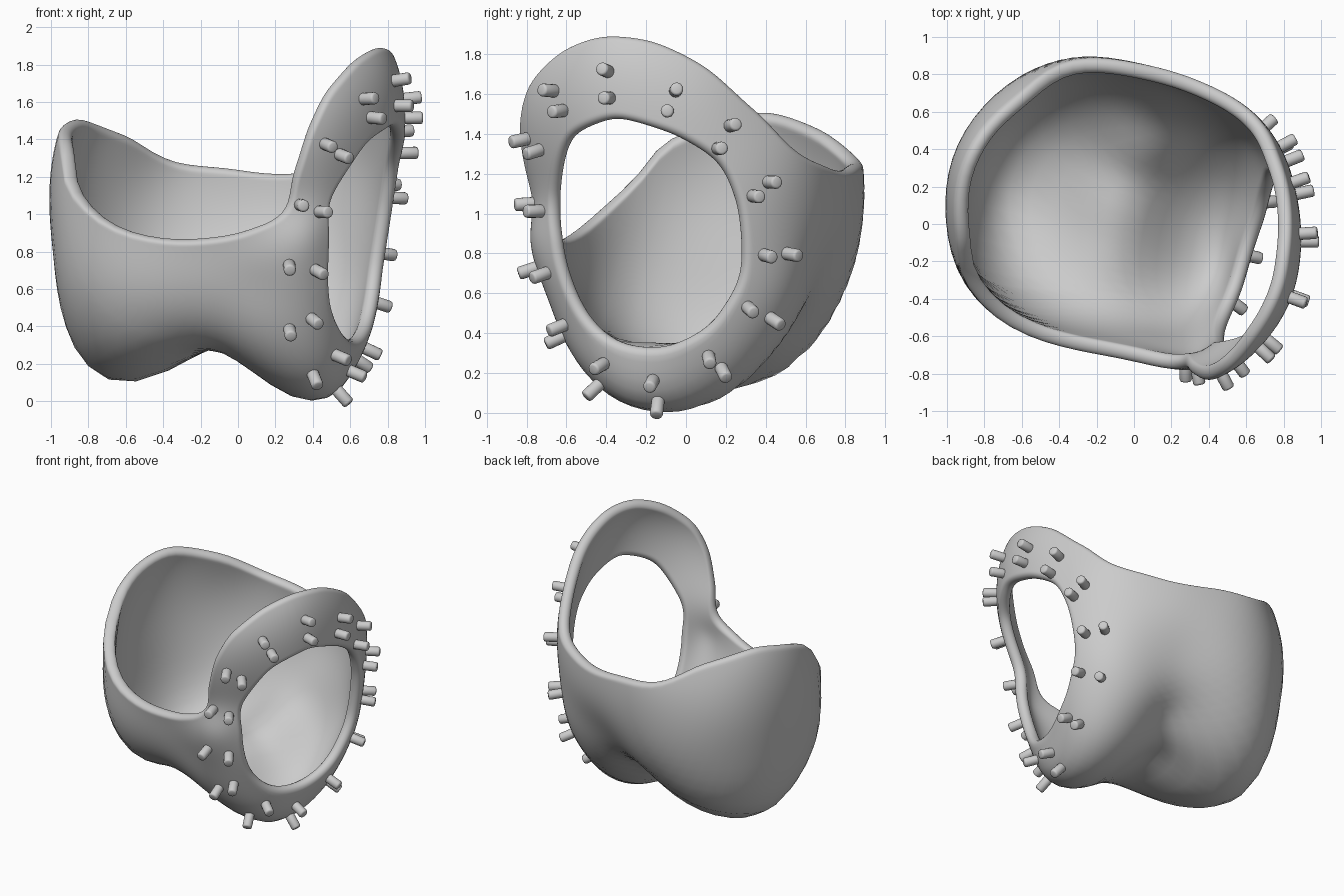
import bpy, bmesh, math
from mathutils import Vector

if "Cube" in bpy.data.objects:
    bpy.data.objects.remove(bpy.data.objects["Cube"])

CENTRE = Vector((0, 0, 0.95))
WALL = 0.08
COLS, ROWS = 144, 48

# Upper rim loop, side opening loop and a few guide points on the body
RIM = [(.25, -.76, 1.03), (.32, -.82, 1.24), (.41, -.84, 1.5), (.52, -.77, 1.7), (.65, -.6, 1.84),
       (.77, -.4, 1.91), (.82, -.15, 1.87), (.83, .1, 1.75), (.77, .35, 1.53), (.66, .57, 1.32),
       (.4, .74, 1.23), (0, .86, 1.24), (-.35, .87, 1.29), (-.62, .68, 1.43), (-.86, .43, 1.52),
       (-.95, .15, 1.47), (-.94, -.1, 1.37), (-.92, -.27, 1.18), (-.83, -.41, 1.05),
       (-.66, -.55, .93), (-.45, -.64, .87), (-.2, -.7, .86), (.05, -.75, .91)]
HOLE = [(.52, -.67, 1.1), (.5, -.65, .85), (.5, -.59, .6), (.54, -.46, .42), (.62, -.2, .33),
        (.7, 0, .36), (.75, .18, .5), (.79, .29, .75), (.84, .26, 1.07), (.87, .15, 1.27),
        (.89, -.05, 1.39), (.87, -.27, 1.46), (.82, -.43, 1.46), (.69, -.6, 1.36)]
BODY = [(-.98, .1, .75), (-.9, .12, .35), (-.72, .15, .12), (-.52, .12, .1), (-.36, .1, .18),
        (-.52, .48, .2), (-.44, .67, .38), (-.3, .84, .72), (-.79, .6, .7), (-.27, .89, 1.0),
        (-.18, -.2, .28), (-.08, .1, .31), (.05, .42, .42), (.17, .7, .72), (.3, .77, 1.0),
        (-.6, -.3, .25), (-.65, -.52, .6), (-.9, -.3, .65), (-.2, -.6, .5), (.1, -.68, .6),
        (.1, -.1, .15), (.35, 0, .01), (.5, -.1, .03), (.5, -.27, .05), (.4, -.45, .15),
        (.33, -.6, .36), (.3, -.71, .62), (.35, -.79, .9), (.45, .25, .12), (.56, .4, .33),
        (.64, .5, .6), (.69, .52, .95), (.35, .5, .38), (.42, .64, .72)]
# Middles of the round pins, inner and outer row
PINS = {"inner": [(.88, -.4, 1.58), (.93, -.1, 1.52), (.91, .16, 1.33), (.85, .34, 1.09),
                  (.78, .41, .79), (.76, .33, .5), (.72, .13, .27), (.64, -.17, .17),
                  (.52, -.43, .24), (.4, -.63, .44), (.42, -.72, .69), (.46, -.77, 1.01),
                  (.57, -.78, 1.31), (.73, -.65, 1.51)],
        "outer": [(.86, -.4, 1.72), (.93, -.05, 1.62), (.9, .25, 1.44), (.84, .46, 1.15),
                  (.74, .54, .8), (.7, .44, .45), (.67, .18, .17), (.57, -.14, .06),
                  (.42, -.43, .15), (.29, -.63, .37), (.28, -.78, .71), (.35, -.84, 1.05),
                  (.49, -.85, 1.37), (.69, -.68, 1.61)]}


def solve(a, b):
    n = len(b)
    m = [row[:] + [b[i]] for i, row in enumerate(a)]
    for i in range(n):
        p = max(range(i, n), key=lambda r: abs(m[r][i]))
        m[i], m[p] = m[p], m[i]
        for r in range(i + 1, n):
            f = m[r][i] / m[i][i]
            for c in range(i, n + 1):
                m[r][c] -= f * m[i][c]
    x = [0.0] * n
    for i in reversed(range(n)):
        x[i] = (m[i][n] - sum(m[i][c] * x[c] for c in range(i + 1, n))) / m[i][i]
    return x


# Smooth radius over all directions, fitted to the guide points
guides = [Vector(p) - CENTRE for p in RIM + HOLE + BODY]
dirs = [g.normalized() for g in guides]
mean = sum(g.length for g in guides) / len(guides)


def kernel(a, b):
    return -math.sqrt((a - b).length_squared + 0.05)


weights = solve([[kernel(a, b) + (0.015 if i == j else 0) for j, b in enumerate(dirs)]
                 for i, a in enumerate(dirs)], [g.length - mean for g in guides])


def flatten(p):
    d = (Vector(p) - CENTRE).normalized()
    return Vector((d.x, d.y)) / (1 - d.z)


def surface(q):
    s = q.length_squared
    d = Vector((2 * q.x, 2 * q.y, s - 1)) / (1 + s)
    r = mean + sum(w * kernel(d, g) for w, g in zip(weights, dirs))
    return CENTRE + d * r


def spline(pts, steps=16):
    out, n = [], len(pts)
    for i in range(n):
        a, b, c, d = (pts[(i + k - 1) % n] for k in range(4))
        for s in range(steps):
            t = s / steps
            out.append(0.5 * (2 * b + (c - a) * t + (2 * a - 5 * b + 4 * c - d) * t * t
                              + (3 * b - a - 3 * c + d) * t ** 3))
    return out


hole_flat = [flatten(p) for p in HOLE]
hub = sum(hole_flat, Vector((0, 0))) / len(HOLE)


def loop_reach(pts):
    polar = sorted((math.atan2(p.y - hub.y, p.x - hub.x), (p - hub).length) for p in spline(pts))
    polar = ([(polar[-1][0] - math.tau, polar[-1][1])] + polar
             + [(polar[0][0] + math.tau, polar[0][1])])

    def reach(angle):
        for (a0, r0), (a1, r1) in zip(polar, polar[1:]):
            if a0 <= angle <= a1:
                return r0 + (r1 - r0) * (angle - a0) / max(a1 - a0, 1e-9)
        return polar[0][1]
    return reach


inner_reach, outer_reach = loop_reach(hole_flat), loop_reach([flatten(p) for p in RIM])

# Sheet running from the side opening to the upper rim
sheet = []
for i in range(COLS):
    ang = -math.pi + math.tau * (i + 0.5) / COLS
    ray, r0, r1 = Vector((math.cos(ang), math.sin(ang))), inner_reach(ang), outer_reach(ang)
    sheet.append([surface(hub + ray * (r0 + (r1 - r0) * (1 - math.cos(math.pi * k / ROWS)) / 2))
                  for k in range(ROWS + 1)])


def normal(i, k):
    u = sheet[(i + 1) % COLS][k] - sheet[i - 1][k]
    v = sheet[i][min(k + 1, ROWS)] - sheet[i][max(k - 1, 0)]
    n = u.cross(v).normalized()
    return n if n.dot(sheet[i][k] - CENTRE) > 0 else -n


def lengths(col):
    out = [0.0]
    for a, b in zip(col, col[1:]):
        out.append(out[-1] + (b - a).length)
    return out


# Shell with rounded lips on both openings
bm = bmesh.new()
rings, seats = [], []
half = WALL / 2
for i in range(COLS):
    run = lengths(sheet[i])
    outside, inside = [], []
    for k, p in enumerate(sheet[i]):
        edge = max(0, 1 - min(run[k], run[-1] - run[k]) / half)
        trim = half * (1 - math.sqrt(1 - edge * edge))
        n = normal(i, k)
        outside.append(bm.verts.new(p - n * trim))
        if 0 < k < ROWS:
            inside.append(bm.verts.new(p - n * (WALL - trim)))
        if .05 < run[k] < .4 and run[-1] - run[k] > .05:
            seats.append((p, n))
    rings.append(outside + inside[::-1])
for i in range(COLS):
    a, b = rings[i], rings[(i + 1) % COLS]
    for k in range(len(a)):
        j = (k + 1) % len(a)
        bm.faces.new((a[k], a[j], b[j], b[k]))
bmesh.ops.recalc_face_normals(bm, faces=bm.faces)


def finish(bm, name):
    mesh = bpy.data.meshes.new(name)
    bm.to_mesh(mesh)
    bm.free()
    obj = bpy.data.objects.new(name, mesh)
    bpy.context.collection.objects.link(obj)
    bpy.ops.object.select_all(action='DESELECT')
    obj.select_set(True)
    bpy.context.view_layer.objects.active = obj
    bpy.ops.object.shade_smooth_by_angle(angle=math.radians(50))
    return obj


finish(bm, "cup_shell")

# Two rows of round pins standing on the side ring
for row, places in PINS.items():
    for num, place in enumerate(places):
        p, n = min(seats, key=lambda s: (s[0] + s[1] * .05 - Vector(place)).length)
        bm = bmesh.new()
        bmesh.ops.create_cone(bm, cap_ends=True, segments=16, radius1=.033, radius2=.033, depth=.13)
        caps = [e for e in bm.edges if abs(e.verts[0].co.z - e.verts[1].co.z) < 1e-5]
        bmesh.ops.bevel(bm, geom=caps, offset=.012, segments=2, profile=.5, affect='EDGES')
        pin = finish(bm, f"{row}_pin_{num + 1}")
        pin.location = p + n * .03
        pin.rotation_euler = n.to_track_quat('Z', 'Y').to_euler()
